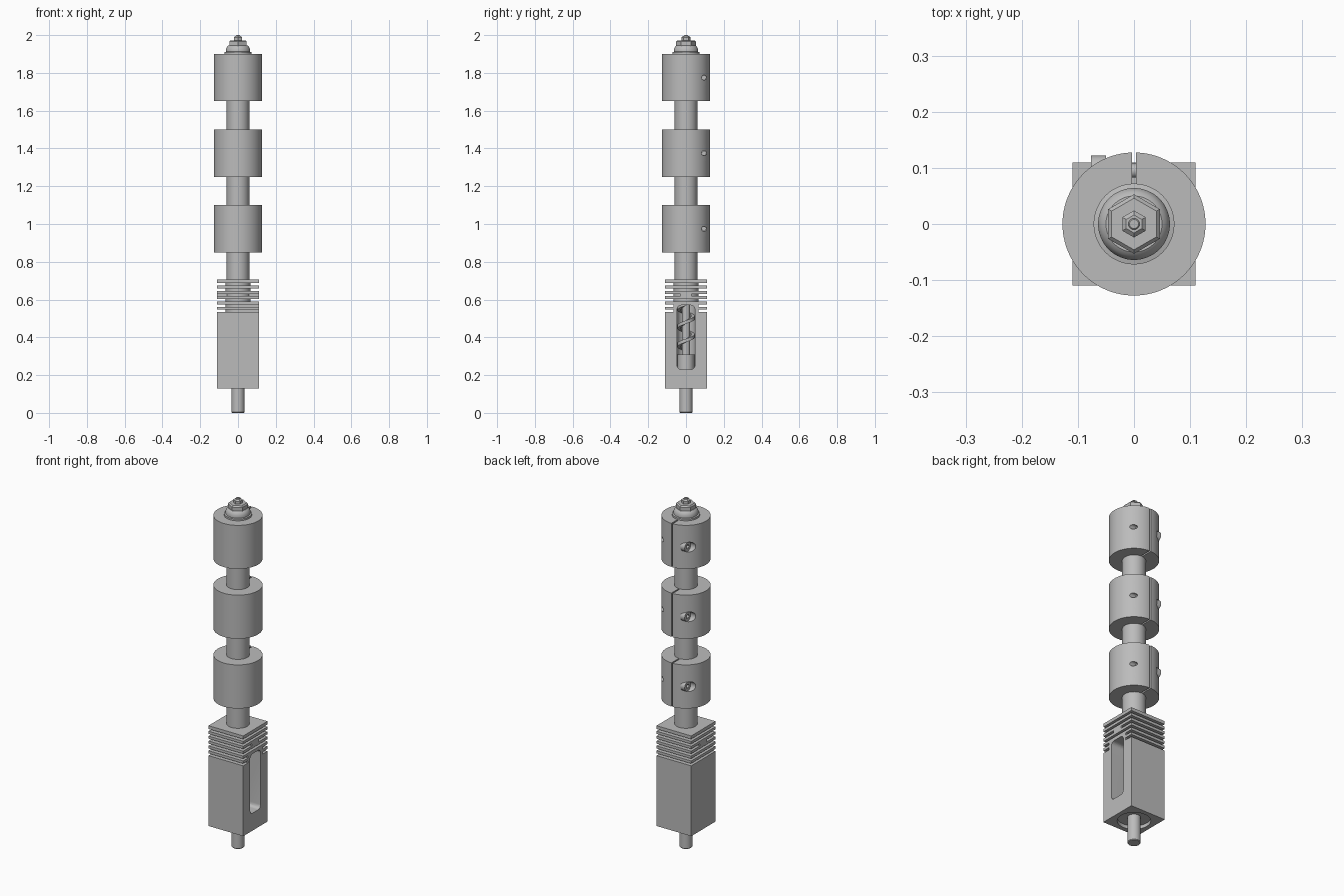
import bpy, bmesh, math
from mathutils import Matrix

cube = bpy.data.objects.get("Cube")
if cube:
    bpy.data.objects.remove(cube, do_unlink=True)

steel = bpy.data.materials.new("steel_grey")
steel.use_nodes = True
grey = (0.5, 0.5, 0.5, 1)
steel.diffuse_color = grey
steel.node_tree.nodes["Principled BSDF"].inputs["Base Color"].default_value = grey


def finish(name, bm, matrix=None):
    bmesh.ops.recalc_face_normals(bm, faces=bm.faces)
    if matrix:
        bm.transform(matrix)
    mesh = bpy.data.meshes.new(name)
    bm.to_mesh(mesh)
    bm.free()
    obj = bpy.data.objects.new(name, mesh)
    bpy.context.collection.objects.link(obj)
    mesh.materials.append(steel)
    return obj


def lathe(name, profile, n=64, matrix=None):
    """Closed solid of revolution from (radius, z) pairs."""
    bm = bmesh.new()
    rings = []
    for r, z in profile:
        angles = [math.pi / 2 + math.tau * i / n for i in range(n)]
        rings.append([bm.verts.new((r * math.cos(a), r * math.sin(a), z)) for a in angles])
    for lo, hi in zip(rings, rings[1:]):
        for i in range(n):
            j = (i + 1) % n
            bm.faces.new((lo[i], lo[j], hi[j], hi[i]))
    bm.faces.new(rings[0][::-1])
    bm.faces.new(rings[-1])
    return finish(name, bm, matrix)


def box(name, x0, x1, y0, y1, z0, z1):
    bm = bmesh.new()
    bmesh.ops.create_cube(bm, size=1)
    for v in bm.verts:
        v.co = (x1 if v.co.x > 0 else x0, y1 if v.co.y > 0 else y0, z1 if v.co.z > 0 else z0)
    return finish(name, bm)


def rod_x(name, r, x0, x1, y, z, n=32):
    turn = Matrix.Translation((0, y, z)) @ Matrix.Rotation(math.pi / 2, 4, 'Y')
    return lathe(name, [(r, x0), (r, x1)], n, turn)


def activate(obj):
    bpy.ops.object.select_all(action='DESELECT')
    obj.select_set(True)
    bpy.context.view_layer.objects.active = obj


def cut(obj, cutters):
    activate(obj)
    for c in cutters:
        mod = obj.modifiers.new("cut", 'BOOLEAN')
        mod.operation, mod.solver, mod.object = 'DIFFERENCE', 'EXACT', c
        bpy.ops.object.modifier_apply(modifier=mod.name)


def discard(objs):
    for o in objs:
        bpy.data.objects.remove(o, do_unlink=True)


smooth = []

# Housing: square block, cooling-style fins around a round core
H = 0.11
SLOT, PITCH, FIRST = 0.013, 0.028, 0.54
block = box("housing_block", -H, H, -H, H, 0.13, FIRST - SLOT / 2)
parts = [block]
for i in range(6):
    z0 = FIRST + i * PITCH + SLOT / 2
    z1 = z0 + PITCH - SLOT if i < 5 else 0.705
    parts.append(box(f"housing_fin_{i + 1}", -H, H, -H, H, z0, z1))
core = lathe("housing_core", [(0.065, 0.5), (0.065, 0.7)])
parts.append(core)
for i in (0, 1):
    z = FIRST + i * PITCH
    parts.append(box(f"window_bridge_{i + 1}", 0, H, -0.065, 0.065, z - 0.0065, z + 0.0065))
z = FIRST + 3 * PITCH
parts.append(box("fin_bridge", -H, H, -0.03, 0.03, z - 0.0065, z + 0.0065))

# Window pocket with rounded corners, and the bore behind it
window = box("window_cutter", 0, 0.2, -0.047, 0.047, 0.23, 0.57)
bm = bmesh.new()
bm.from_mesh(window.data)
along = [e for e in bm.edges if abs(e.verts[0].co.x - e.verts[1].co.x) > 0.1]
bmesh.ops.bevel(bm, geom=along, offset=0.022, segments=6, profile=0.5, affect='EDGES')
bm.to_mesh(window.data)
bm.free()
bore = lathe("bore_cutter", [(0.0472, 0.229), (0.0472, 0.571)])
recess = lathe("recess_cutter", [(0.085, 0.1), (0.085, 0.15)])
for p in parts:
    cut(p, [bore, window])
cut(block, [recess])
discard([window, bore, recess])
smooth += [block, core]

# Plunger, inner rod and output pin
smooth.append(lathe("plunger", [(0.044, 0.2), (0.044, 0.31)]))
smooth.append(lathe("inner_rod", [(0.022, 0.3), (0.022, 0.6)], 32))
smooth.append(lathe("lower_pin", [(0.031, 0), (0.034, 0.004), (0.034, 0.25)], 48))

# Coil spring: rectangular section swept up a helix
bm = bmesh.new()
turns, steps, lead = 2.6, 32, 0.097
prev = None
for i in range(int(turns * steps) + 1):
    a = math.tau * i / steps + math.pi
    zc = 0.335 + lead * i / steps
    ring = [bm.verts.new((r * math.cos(a), r * math.sin(a), zc + dz))
            for r, dz in ((0.028, -0.009), (0.045, -0.009), (0.045, 0.009), (0.028, 0.009))]
    if prev:
        for k in range(4):
            m = (k + 1) % 4
            bm.faces.new((prev[k], prev[m], ring[m], ring[k]))
    else:
        bm.faces.new(ring)
    prev = ring
bm.faces.new(prev)
smooth.append(finish("spring", bm))

# Main shaft
smooth.append(lathe("main_shaft", [(0.06, 0.69), (0.06, 1.9)]))

# Three split clamp collars, each with a cross screw
SY = 0.095
for i, base in enumerate((0.85, 1.25, 1.65)):
    zc = base + 0.125
    collar = lathe(f"collar_{i + 1}", [(0.1275, base), (0.1275, base + 0.25)], 96)
    tools = [box("slit_cutter", -0.004, 0.004, 0.05, 0.2, base - 0.1, base + 0.35),
             rod_x("counterbore_cutter", 0.028, -0.2, -0.05, SY, zc),
             rod_x("hole_cutter", 0.013, -0.1, 0.2, SY, zc)]
    cut(collar, tools)
    discard(tools)
    head = rod_x(f"screw_head_{i + 1}", 0.027, -0.077, -0.05, SY, zc)
    socket = rod_x("socket_cutter", 0.013, -0.1, -0.062, SY, zc, 6)
    cut(head, [socket])
    discard([socket])
    stem = rod_x(f"screw_stem_{i + 1}", 0.0125, -0.055, 0.06, SY, zc)
    smooth += [collar, head, stem]

# Top washers, nut and tip
smooth.append(lathe("washer", [(0.072, 1.895), (0.072, 1.91), (0.064, 1.912),
                               (0.064, 1.925), (0.057, 1.94), (0.05, 1.945)]))
lathe("hex_nut", [(0.053, 1.94), (0.053, 1.965), (0.046, 1.972)], 6)
lathe("tip_nut", [(0.024, 1.97), (0.024, 1.988), (0.016, 1.995)], 6)
smooth.append(lathe("tip", [(0.01, 1.98), (0.01, 1.998), (0.008, 2.0)], 24))

for o in smooth:
    activate(o)
    bpy.ops.object.shade_smooth_by_angle(angle=math.radians(30))
